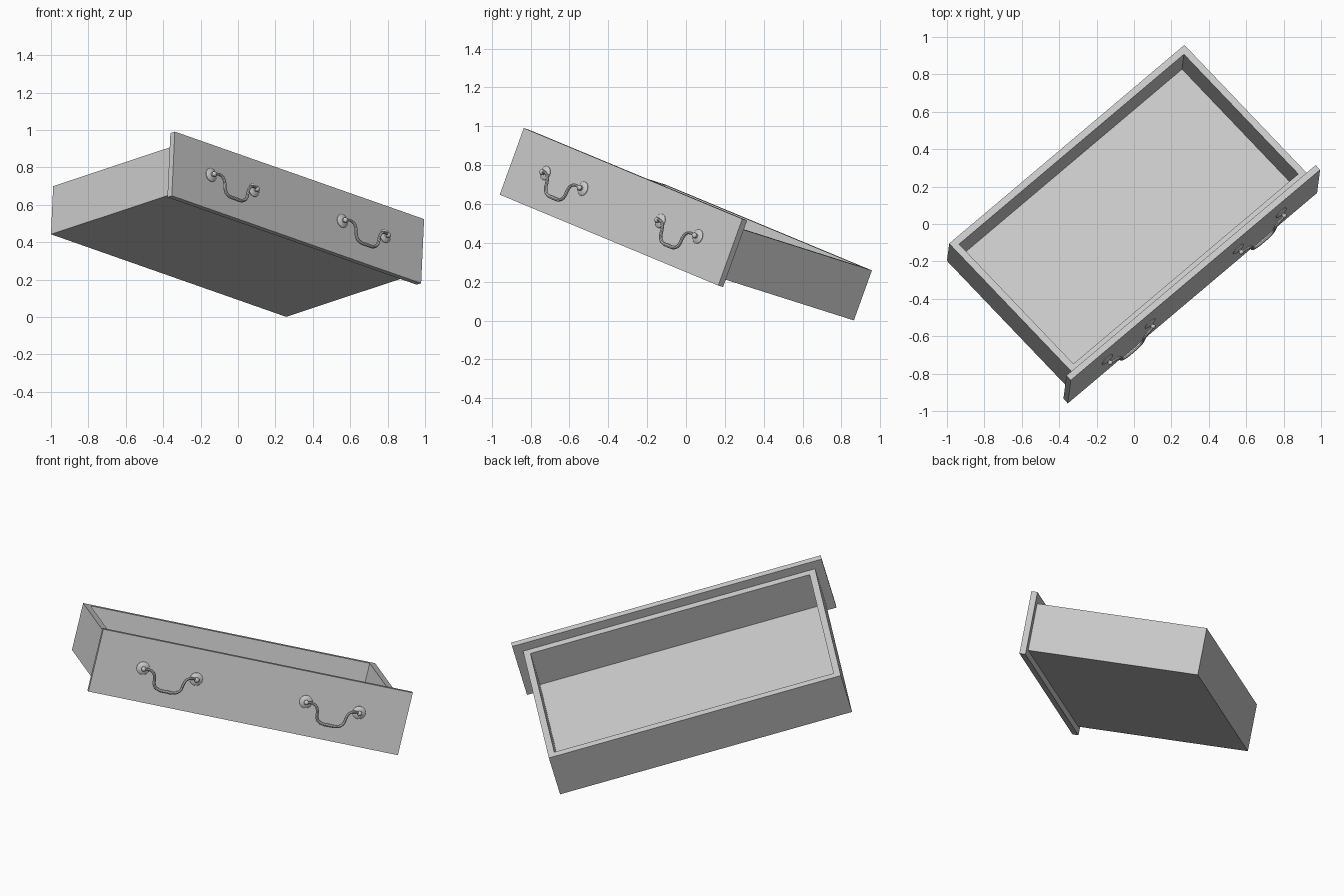
import bpy, bmesh, math
from mathutils import Matrix, Vector

cube = bpy.data.objects.get("Cube")
if cube:
    bpy.data.objects.remove(cube, do_unlink=True)

# One grey for the whole drawer
grey = bpy.data.materials.new("plain grey")
grey.use_nodes = True
colour = (0.6, 0.6, 0.6, 1)
grey.diffuse_color = colour
grey.node_tree.nodes["Principled BSDF"].inputs["Base Color"].default_value = colour

# Tilted frame of the drawer: width, depth and height directions
wide = Vector((0.738, 0.623, -0.259)).normalized()
deep = Vector((0.044, 0.340, 0.939)).cross(wide).normalized()
tall = wide.cross(deep)
TILT = Matrix.Translation((0, 0, -0.002)) @ Matrix((wide, deep, tall)).transposed().to_4x4()

MID = -0.124       # centre of the drawer along its width
FACE = -0.583      # front face of the panel
PANEL = 0.035      # panel thickness
WALL = 0.053       # wall thickness


def finish(name, bm, smooth=False):
    bmesh.ops.recalc_face_normals(bm, faces=bm.faces)
    mesh = bpy.data.meshes.new(name)
    bm.to_mesh(mesh)
    bm.free()
    obj = bpy.data.objects.new(name, mesh)
    bpy.context.collection.objects.link(obj)
    mesh.materials.append(grey)
    obj.matrix_world = TILT
    if smooth:
        bpy.ops.object.select_all(action='DESELECT')
        obj.select_set(True)
        bpy.context.view_layer.objects.active = obj
        bpy.ops.object.shade_smooth_by_angle(angle=math.radians(40))
    return obj


def block(half_width, y0, y1, z0, z1):
    bm = bmesh.new()
    size = (half_width * 2, y1 - y0, z1 - z0)
    place = Matrix.Translation((MID, (y0 + y1) / 2, (z0 + z1) / 2))
    bmesh.ops.create_cube(bm, size=1, matrix=place @ Matrix.Diagonal((*size, 1)))
    return bm


def lathe(name, centre, profile):
    # Profile of (radius, distance out from the panel), spun about the depth axis
    bm = bmesh.new()
    verts = [bm.verts.new(centre + Vector((r, -out, 0))) for r, out in profile]
    edges = [bm.edges.new(pair) for pair in zip(verts, verts[1:])]
    bmesh.ops.spin(bm, geom=verts + edges, cent=centre, axis=(0, 1, 0),
                   angle=math.tau, steps=24, use_duplicate=False)
    bmesh.ops.remove_doubles(bm, verts=bm.verts, dist=0.0001)
    return finish(name, bm, True)


def bail(name, centre):
    # Drooping handle bar, mirrored about its middle
    half = [(0.155, 0.0, 0.026), (0.125, 0.004, 0.032), (0.098, -0.008, 0.034),
            (0.084, -0.038, 0.034), (0.079, -0.068, 0.033), (0.06, -0.092, 0.032)]
    path = [(-x, z, o) for x, z, o in half] + [(0, -0.1, 0.032)] + half[::-1]
    curve = bpy.data.curves.new(name, 'CURVE')
    curve.dimensions = '3D'
    curve.bevel_depth = 0.009
    curve.bevel_resolution = 2
    curve.resolution_u = 5
    curve.use_fill_caps = True
    spline = curve.splines.new('BEZIER')
    spline.bezier_points.add(len(path) - 1)
    for point, (x, z, out) in zip(spline.bezier_points, path):
        point.co = centre + Vector((x, -out, z))
        point.handle_left_type = point.handle_right_type = 'AUTO'
        point.radius = 1.15 - 2.5 * abs(x)
    temp = bpy.data.objects.new(name + "_path", curve)
    bpy.context.collection.objects.link(temp)
    bpy.context.view_layer.update()
    mesh = temp.evaluated_get(bpy.context.evaluated_depsgraph_get()).to_mesh()
    bm = bmesh.new()
    bm.from_mesh(mesh)
    bpy.data.objects.remove(temp, do_unlink=True)
    finish(name, bm, True)


# Front panel
finish("front_panel", block(0.903, FACE, FACE + PANEL, 0.27, 0.635))

# Open tray: inset the top face and sink it to the floor
bm = block(0.852, FACE + PANEL, 0.435, 0.307, 0.581)
bm.normal_update()
top = max(bm.faces, key=lambda f: f.calc_center_median().z)
bmesh.ops.inset_region(bm, faces=[top], thickness=WALL)
sunk = bmesh.ops.extrude_face_region(bm, geom=[top])["geom"]
bmesh.ops.translate(bm, vec=(0, 0, -0.235),
                    verts=[v for v in sunk if isinstance(v, bmesh.types.BMVert)])
if top.is_valid:
    bmesh.ops.delete(bm, geom=[top], context='FACES_ONLY')
finish("drawer_tray", bm)

# Two bail handles, each with a pair of round mounts
mount = [(0.037, 0.0), (0.037, 0.003), (0.032, 0.007), (0.02, 0.011), (0.012, 0.013),
         (0.01, 0.018), (0.014, 0.024), (0.014, 0.03), (0.009, 0.036), (0, 0.038)]
for side, label in ((-1, "right"), (1, "left")):
    centre = Vector((MID + side * 0.475, FACE, 0.463))
    bail(label + "_handle_bar", centre)
    for end, part in ((-1, "outer" if side < 0 else "inner"),
                      (1, "inner" if side < 0 else "outer")):
        lathe(f"{label}_handle_{part}_mount", centre + Vector((end * 0.155, 0, 0)), mount)
